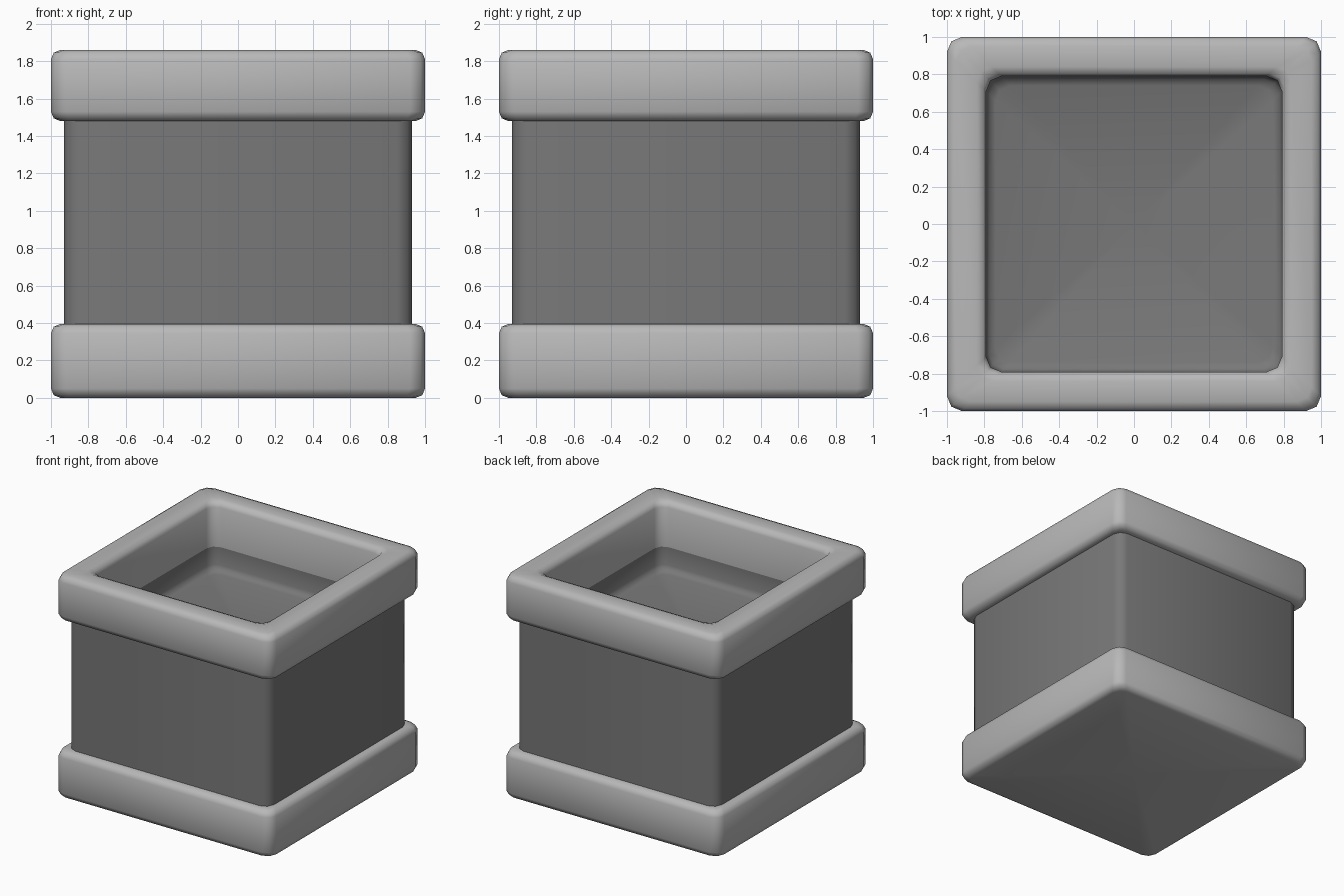
import bpy, bmesh, math

cube = bpy.data.objects.get("Cube")
if cube:
    bpy.data.objects.remove(cube, do_unlink=True)


def make_material(name, grey):
    mat = bpy.data.materials.new(name)
    mat.use_nodes = True
    colour = (grey, grey, grey, 1)
    mat.diffuse_color = colour
    mat.node_tree.nodes["Principled BSDF"].inputs["Base Color"].default_value = colour
    return mat


light_grey = make_material("light grey", 0.48)
dark_grey = make_material("dark grey", 0.19)


def rounded_square(half, radius=0.08, steps=2):
    """Counter-clockwise outline with rounded corners."""
    points = []
    for corner in range(4):
        middle = math.pi / 4 + corner * math.pi / 2
        cx = math.copysign(half - radius, math.cos(middle))
        cy = math.copysign(half - radius, math.sin(middle))
        for i in range(steps + 1):
            a = corner * math.pi / 2 + i * math.pi / 2 / steps
            points.append((cx + radius * math.cos(a), cy + radius * math.sin(a)))
    return points


def fillet(half, z, start, end, radius=0.05, steps=2):
    """Profile points of a quarter round about (half, z), angles in degrees."""
    angles = [math.radians(start + (end - start) * i / steps) for i in range(steps + 1)]
    return [(half + radius * math.cos(a), z + radius * math.sin(a)) for a in angles]


def loft(name, profile, mat, cap=None):
    """Stack rounded squares along a (half width, height) profile."""
    bm = bmesh.new()
    rings = [[bm.verts.new((x, y, z)) for x, y in rounded_square(h)] for h, z in profile]
    n = len(rings[0])
    for low, high in zip(rings, rings[1:]):
        for i in range(n):
            j = (i + 1) % n
            bm.faces.new((low[i], low[j], high[j], high[i]))
    # Close the first or last ring with a fan around its centre
    if cap:
        ring = rings[0][::-1] if cap == "first" else rings[-1]
        centre = bm.verts.new((0, 0, ring[0].co.z))
        for i in range(n):
            bm.faces.new((ring[i], ring[(i + 1) % n], centre))
    for face in bm.faces:
        face.smooth = True
    mesh = bpy.data.meshes.new(name)
    bm.to_mesh(mesh)
    bm.free()
    mesh.materials.append(mat)
    obj = bpy.data.objects.new(name, mesh)
    bpy.context.collection.objects.link(obj)
    return obj


# Base band with a closed underside
base = fillet(0.95, 0.05, -90, 0) + fillet(0.95, 0.345, 0, 90) + [(0.92, 0.395)]
loft("base_band", base, light_grey, cap="first")

# Plain walls between the bands
loft("outer_walls", [(0.93, 0.38), (0.93, 1.5)], dark_grey)

# Rim: underside, outer face, top, then down the inside of the opening
rim = ([(0.92, 1.48)] + fillet(0.95, 1.53, -90, 0) + fillet(0.95, 1.81, 0, 90)
       + fillet(0.84, 1.81, 90, 180) + [(0.79, 1.48)])
loft("top_rim", rim, light_grey)

# Recessed basin with a rounded edge around its floor
basin = [(0.79, 1.48)] + fillet(0.74, 1.33, 0, -90)
loft("inner_basin", basin, dark_grey, cap="last")
